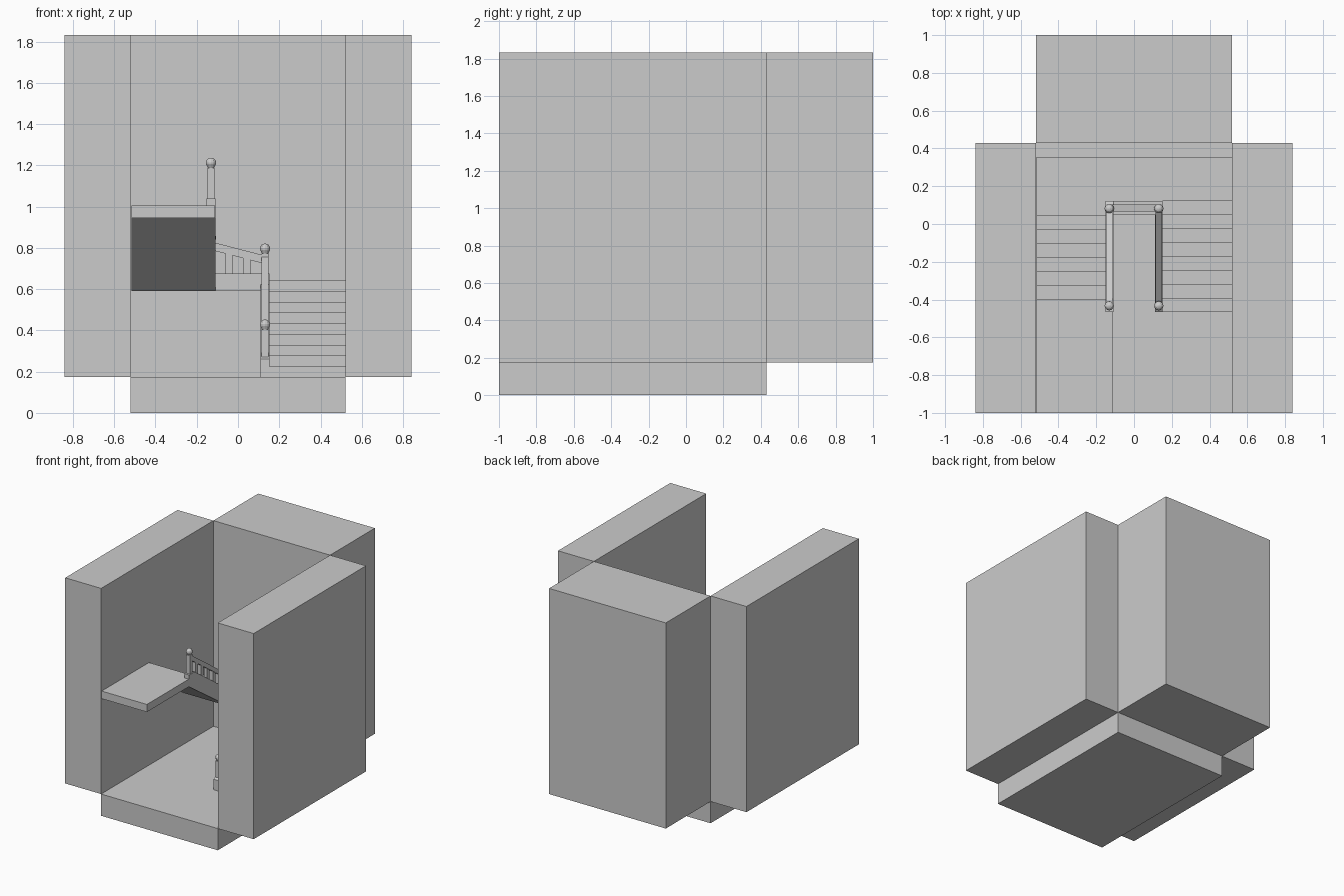
import bpy, bmesh, math
from mathutils import Vector

if "Cube" in bpy.data.objects:
    bpy.data.objects.remove(bpy.data.objects["Cube"])


def finish(name, bm):
    bmesh.ops.recalc_face_normals(bm, faces=bm.faces)
    me = bpy.data.meshes.new(name)
    bm.to_mesh(me)
    bm.free()
    ob = bpy.data.objects.new(name, me)
    bpy.context.collection.objects.link(ob)
    return ob


def prism(name, pts, a, b, axis='x'):
    """Extrude a side profile (y,z) along x, or (x,z) along y."""
    bm = bmesh.new()
    co = (lambda p, t: (t, p[0], p[1])) if axis == 'x' else (lambda p, t: (p[0], t, p[1]))
    face = bm.faces.new([bm.verts.new(co(p, a)) for p in pts])
    res = bmesh.ops.extrude_face_region(bm, geom=[face])
    verts = [v for v in res['geom'] if isinstance(v, bmesh.types.BMVert)]
    bmesh.ops.translate(bm, verts=verts, vec=Vector(co((0, 0), b - a)))
    return finish(name, bm)


def box(name, x0, x1, y0, y1, z0, z1):
    return prism(name, [(y0, z0), (y1, z0), (y1, z1), (y0, z1)], x0, x1)


def lathe(name, x, y, profile, sides=12):
    bm = bmesh.new()
    rings = [[bm.verts.new((x + r * math.cos(2 * math.pi * i / sides),
                            y + r * math.sin(2 * math.pi * i / sides), z))
              for i in range(sides)] for r, z in profile]
    for lo, hi in zip(rings, rings[1:]):
        for i in range(sides):
            j = (i + 1) % sides
            bm.faces.new((lo[i], lo[j], hi[j], hi[i]))
    bm.faces.new(rings[0])
    bm.faces.new(rings[-1])
    return finish(name, bm)


# Room shell
box("floor", -.52, .52, -1, .43, 0, .175)
box("left_wall", -.84, -.52, -1, .43, .175, 1.832)
box("right_wall", .52, .84, -1, .43, .175, 1.832)
box("back_wall", -.52, .52, .43, 1, .175, 1.832)

RISE, RUN = .052, .0737
LAND, TOP = .642, 1.006

# Lower flight with its part of the half landing
lower = []
for k in range(9):
    y, z = -.467 + RUN * k, .226 + RISE * k
    lower += [(y, z - RISE if k else .175), (y, z)]
lower += [(.355, LAND), (.355, .59), (.195, .59), (-.398, .175)]
prism("lower_flight", lower, .13, .52)

# Upper flight with half landing and upper landing
upper = [(.355, .59), (.355, LAND)]
for k in range(7):
    y, z = .048 - RUN * 1.008 * k, LAND + RISE * k
    upper += [(y, z), (y, z + RISE)]
upper += [(-1, TOP), (-1, .945), (-.467, .945), (.048, .59)]
prism("upper_flight", upper, -.515, -.112)
box("half_landing", -.112, .13, .05, .355, .59, LAND)

# Stringers carrying the balustrades
prism("lower_stringer", [(-.467, .175), (-.467, .26), (.048, .623), (.048, .675),
                         (.121, .675), (.121, .539), (-.398, .175)], .11, .152)
prism("upper_stringer", [(.121, .59), (.121, .675), (.048, .727), (-.398, 1.04),
                         (-.467, 1.04), (-.467, .945), (.048, .59)], -.152, -.108)
box("landing_stringer", -.108, .11, .048, .121, .59, .675)

# Newel posts with turned finials
FRONT, BACK, RX = -.433, .082, .131
for name, x, y, base, ball in [("lower_newel", RX, FRONT, .255, .43),
                               ("turn_newel_right", RX, BACK, .67, .798),
                               ("turn_newel_left", -RX, BACK, .67, .85),
                               ("upper_newel", -RX, FRONT, 1.035, 1.214)]:
    h = .0175
    box(name, x - h, x + h, y - h, y + h, base, ball - .026)
    prof = [(.014, ball - .028), (.018, ball - .02), (.024, ball - .008), (.025, ball),
            (.022, ball + .01), (.015, ball + .018), (.005, ball + .022)]
    lathe(name + "_finial", x, y, prof)


# Sloped handrail with evenly spaced balusters
def balustrade(name, start, end, fixed, axis, foot, count, half=.018):
    (u0, z0), (u1, z1) = start, end
    prism(name + "_rail", [(u0, z0 - .04), (u1, z1 - .04), (u1, z1), (u0, z0)],
          fixed - half, fixed + half, axis)
    for i in range(1, count + 1):
        t = i / (count + 1)
        u, zt = u0 + (u1 - u0) * t, z0 + (z1 - z0) * t - .02
        w = .016
        prism(f"{name}_baluster_{i}", [(u - w, foot(u)), (u + w, foot(u)), (u + w, zt), (u - w, zt)],
              fixed - half * .8, fixed + half * .8, axis)


balustrade("lower", (FRONT, .40), (BACK, .768), RX, 'x', lambda y: .24 + .705 * (y + .467), 6)
balustrade("upper", (FRONT, 1.185), (BACK, .822), -RX, 'x', lambda y: .655 + .702 * (.122 - y), 6)
balustrade("turn", (-.131, .83), (.131, .762), BACK + .002, 'y', lambda x: .665, 2)
